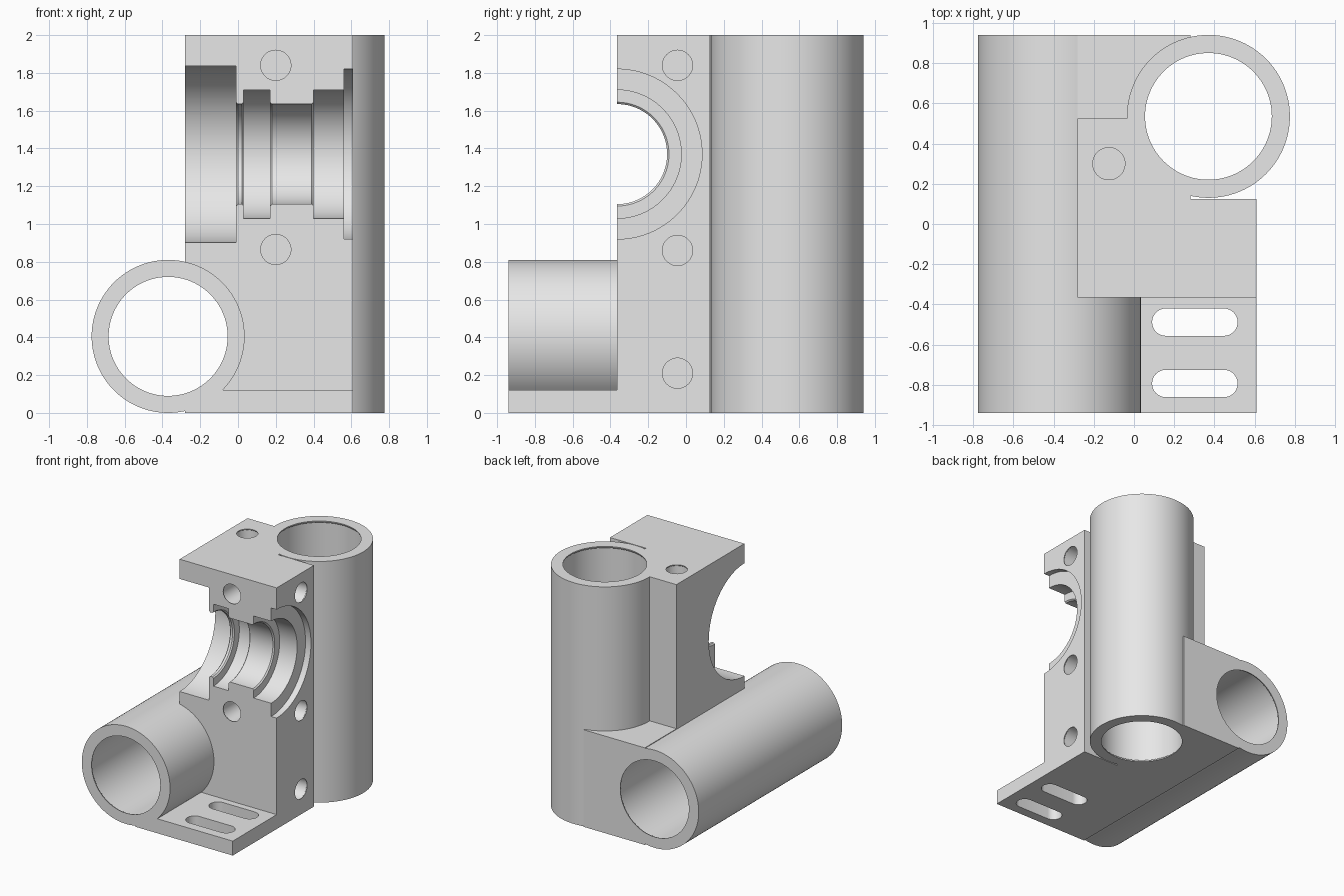
import bpy, bmesh, math
from mathutils import Matrix

cube = bpy.data.objects.get("Cube")
if cube:
    bpy.data.objects.remove(cube, do_unlink=True)

grey = bpy.data.materials.new("plain_grey")
grey.use_nodes = True
grey.diffuse_color = (0.8, 0.8, 0.8, 1)
grey.node_tree.nodes["Principled BSDF"].inputs["Base Color"].default_value = (0.8, 0.8, 0.8, 1)

# Rotations that send the lathe axis (z) to a world axis
TURN = {"x": Matrix.Rotation(math.pi / 2, 4, "Y"),
        "y": Matrix.Rotation(-math.pi / 2, 4, "X"),
        "z": Matrix.Identity(4)}


def add_object(name, bm):
    bmesh.ops.recalc_face_normals(bm, faces=bm.faces[:])
    mesh = bpy.data.meshes.new(name)
    bm.to_mesh(mesh)
    bm.free()
    mesh.materials.append(grey)
    obj = bpy.data.objects.new(name, mesh)
    bpy.context.collection.objects.link(obj)
    return obj


def box(name, xs, ys, zs):
    bm = bmesh.new()
    bmesh.ops.create_cube(bm, size=1)
    for v in bm.verts:
        v.co = [(a + b) / 2 + c * (b - a) for c, (a, b) in zip(v.co, (xs, ys, zs))]
    return add_object(name, bm)


def lathe(name, profile, origin, axis="z", sides=96):
    """Solid of revolution from (distance along axis, radius) pairs."""
    bm = bmesh.new()
    rings = []
    for along, r in profile:
        rings.append([bm.verts.new((r * math.cos(t), r * math.sin(t), along))
                      for t in (math.tau * i / sides for i in range(sides))])
    for a, b in zip(rings, rings[1:]):
        for i in range(sides):
            j = (i + 1) % sides
            bm.faces.new((a[i], a[j], b[j], b[i]))
    bm.faces.new(rings[0])
    bm.faces.new(rings[-1])
    bmesh.ops.transform(bm, matrix=Matrix.Translation(origin) @ TURN[axis], verts=bm.verts[:])
    return add_object(name, bm)


def lip(r, f, start, direction):
    """Rounded mouth of a hole, from outside the surface inwards."""
    pts = [(start - direction * 0.02, r + f)]
    for i in range(6):
        t = math.pi / 2 * i / 5
        pts.append((start + direction * f * math.sin(t), r + f * (1 - math.cos(t))))
    return pts


def through_bore(name, r, f, start, end, origin, axis):
    return lathe(name, lip(r, f, start, 1) + lip(r, f, end, -1)[::-1], origin, axis)


def blind_hole(name, origin, axis, direction):
    profile = lip(0.08, 0.012, 0, direction) + [(direction * 0.3, 0.08)]
    return lathe(name, profile, origin, axis, 48)


def combine(target, other, operation):
    mod = target.modifiers.new(operation.lower(), "BOOLEAN")
    mod.operation, mod.solver, mod.object = operation, "EXACT", other
    bpy.context.view_layer.objects.active = target
    bpy.ops.object.modifier_apply(modifier=mod.name)
    bpy.data.objects.remove(other, do_unlink=True)


R, BORE = 0.405, 0.315
LEFT, RIGHT, FRONT, BACK = -0.28, 0.61, -0.365, 0.94
UPRIGHT = (0.37, 0.535, 0)
LEVEL = (-0.37, 0, R)

# Solid parts
bracket = box("bearing_bracket", (LEFT, RIGHT), (FRONT, 0.125), (0, 2))
solids = [
    box("tube_web", (LEFT, 0.28), (0.05, 0.525), (0, 2)),
    box("lower_web", (LEFT, 0.28), (0.05, BACK), (0, 0.805)),
    box("base_plate", (LEFT, RIGHT), (-BACK, 0), (0, 0.12)),
    lathe("upright_tube", [(0, R), (2, R)], UPRIGHT),
    lathe("level_tube", [(-BACK, R), (BACK, R)], LEVEL, "y"),
]
for part in solids:
    combine(bracket, part, "UNION")

# Tube bores
cutters = [through_bore("upright_bore", BORE, 0.02, 0, 2, UPRIGHT, "z"),
           through_bore("level_bore", BORE, 0.02, -BACK, BACK, LEVEL, "y")]

# Stepped half-round bearing seat
WIDE, SEAT, NECK, CAP, C = 0.467, 0.34, 0.265, 0.45, 0.01
seat = [(-0.4, WIDE), (-0.01, WIDE), (-0.01, NECK + C), (0, NECK), (0.02, NECK),
        (0.03, NECK + C), (0.03, SEAT), (0.17, SEAT), (0.17, NECK + C), (0.18, NECK),
        (0.39, NECK), (0.4, NECK + C), (0.4, SEAT), (0.56, SEAT), (0.56, CAP), (0.7, CAP)]
cutters.append(lathe("bearing_seat", seat, (0, FRONT, 1.37), "x"))

# Screw holes
cutters += [blind_hole("front_hole", (0.2, FRONT, z), "y", 1) for z in (0.865, 1.84)]
cutters += [blind_hole("side_hole", (RIGHT, -0.045, z), "x", -1) for z in (0.21, 0.86, 1.84)]
cutters.append(blind_hole("top_hole", (-0.125, 0.3, 2), "z", -1))

# Rounded slots in the base plate
for y in (-0.488, -0.793):
    slot = bmesh.new()
    ring = []
    for i in range(34):
        t = math.pi * (i % 17) / 16 + (math.pi / 2 if i > 16 else -math.pi / 2)
        centre = 0.158 if i > 16 else 0.447
        ring.append(slot.verts.new((centre + 0.068 * math.cos(t), y + 0.068 * math.sin(t), -0.1)))
    face = slot.faces.new(ring)
    lifted = bmesh.ops.extrude_face_region(slot, geom=[face])["geom"]
    bmesh.ops.translate(slot, vec=(0, 0, 0.3),
                        verts=[g for g in lifted if isinstance(g, bmesh.types.BMVert)])
    cutters.append(add_object("plate_slot", slot))

for cutter in cutters:
    combine(bracket, cutter, "DIFFERENCE")

# Smooth round surfaces, keep edges crisp
bpy.ops.object.select_all(action="DESELECT")
bracket.select_set(True)
bpy.context.view_layer.objects.active = bracket
bpy.ops.object.shade_smooth_by_angle(angle=math.radians(30))
